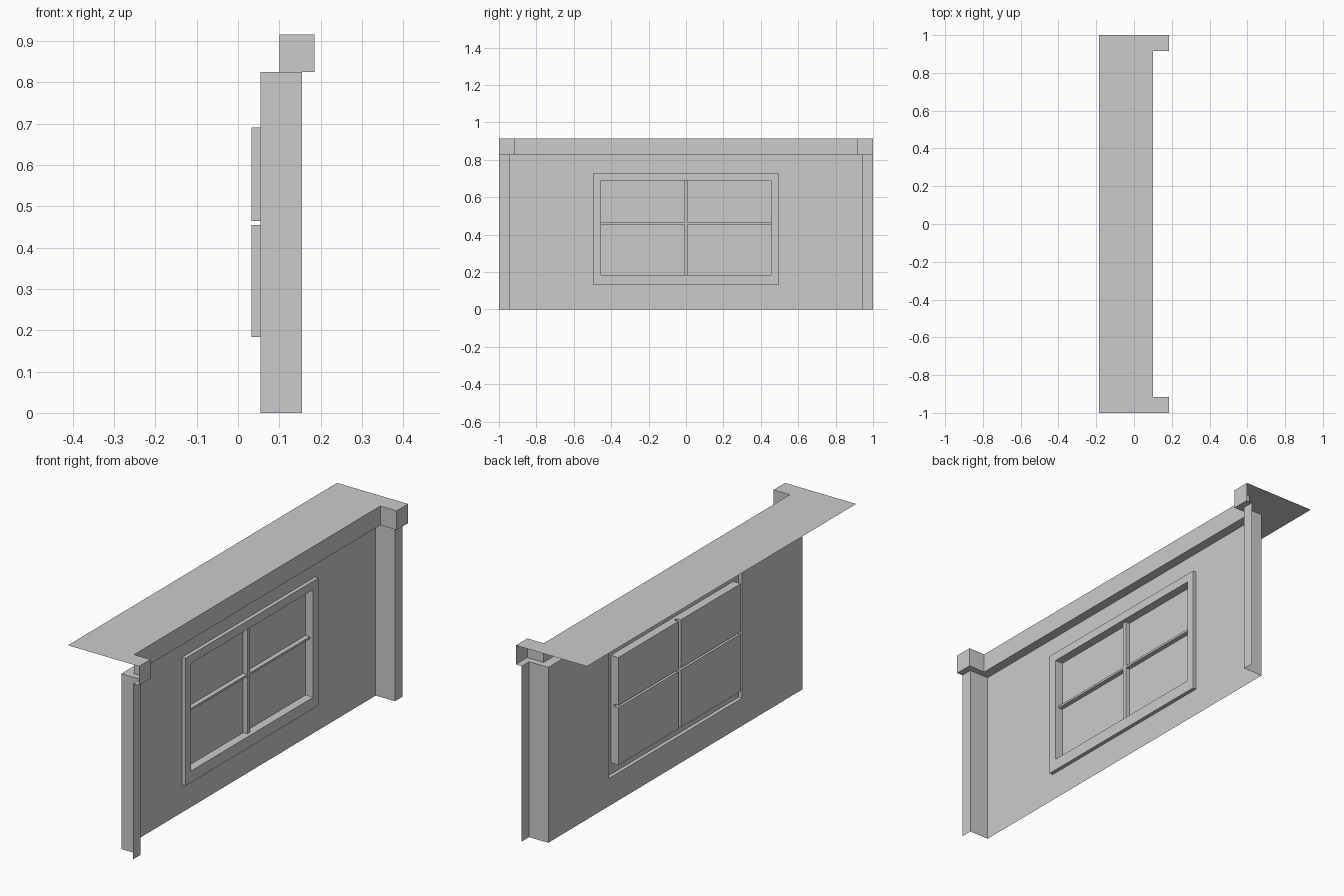
import bpy, bmesh

if "Cube" in bpy.data.objects:
    bpy.data.objects.remove(bpy.data.objects["Cube"])

WALL, FRAME, PANE = 0.055, 0.073, 0.033     # x depth of wall, frame face, glass
H, TOP = 0.825, 0.915                       # wall height, roof height


def make(name, faces):
    """Build one open-sheet object from faces given as point lists."""
    bm = bmesh.new()
    for f in faces:
        bm.faces.new([bm.verts.new(p) for p in f])
    bmesh.ops.remove_doubles(bm, verts=bm.verts, dist=1e-5)
    me = bpy.data.meshes.new(name)
    bm.to_mesh(me)
    bm.free()
    ob = bpy.data.objects.new(name, me)
    bpy.context.collection.objects.link(ob)
    return ob


def rect(x, y0, y1, z0, z1):
    return [(x, y0, z0), (x, y1, z0), (x, y1, z1), (x, y0, z1)]


def ring(a, b):
    """Four quads joining two rectangles."""
    return [[a[i], a[(i + 1) % 4], b[(i + 1) % 4], b[i]] for i in range(4)]


def strip(profile, z0, z1):
    """Vertical sheet standing on an xy profile."""
    return [[(*p, z0), (*q, z0), (*q, z1), (*p, z1)]
            for p, q in zip(profile, profile[1:])]


def mirrored(half):
    """Complete a half profile (y < 0) to the +y side."""
    return half + [(x, -y) for x, y in reversed(half)]


# Outlines of the lower wall and of the top beam, seen from above
lower = mirrored([(0.155, -1), (0.155, -0.945), (WALL, -0.945)])
upper = mirrored([(0.185, -1), (0.185, -0.915), (0.1, -0.915)])

# Wall with window hole
outer = (-0.495, 0.495, 0.13, 0.73)
inner = (-0.455, 0.455, 0.184, 0.69)
make("wall", ring(rect(WALL, -0.945, 0.945, 0, H), rect(WALL, *outer)))

# Corner posts, open at the ends
make("left_post", strip(lower[:3], 0, H))
make("right_post", strip(lower[3:], 0, H))

# Beam with projecting end blocks, its soffit and the flat roof
make("top_beam", strip(upper, H, TOP))
make("soffit", [[(x, y, H) for x, y in lower + upper[::-1]]])
make("roof", [[(x, y, TOP) for x, y in [(-0.185, -1)] + upper + [(-0.185, 1)]]])

# Raised window frame with recessed opening
make("window_frame",
     ring(rect(WALL, *outer), rect(FRAME, *outer))
     + ring(rect(FRAME, *outer), rect(FRAME, *inner))
     + ring(rect(FRAME, *inner), rect(WALL, *inner)))

# Glazing bars
bar_y, bar_z0, bar_z1 = 0.009, 0.454, 0.464
y0, y1, z0, z1 = inner
make("glazing_bars", [rect(WALL, y0, y1, bar_z0, bar_z1),
                      rect(WALL, -bar_y, bar_y, z0, bar_z0),
                      rect(WALL, -bar_y, bar_y, bar_z1, z1)])

# Four recessed panes
panes = []
for ya, yb in ((y0, -bar_y), (bar_y, y1)):
    for za, zb in ((z0, bar_z0), (bar_z1, z1)):
        glass = rect(PANE, ya, yb, za, zb)
        panes += ring(rect(WALL, ya, yb, za, zb), glass) + [glass]
make("window_panes", panes)
